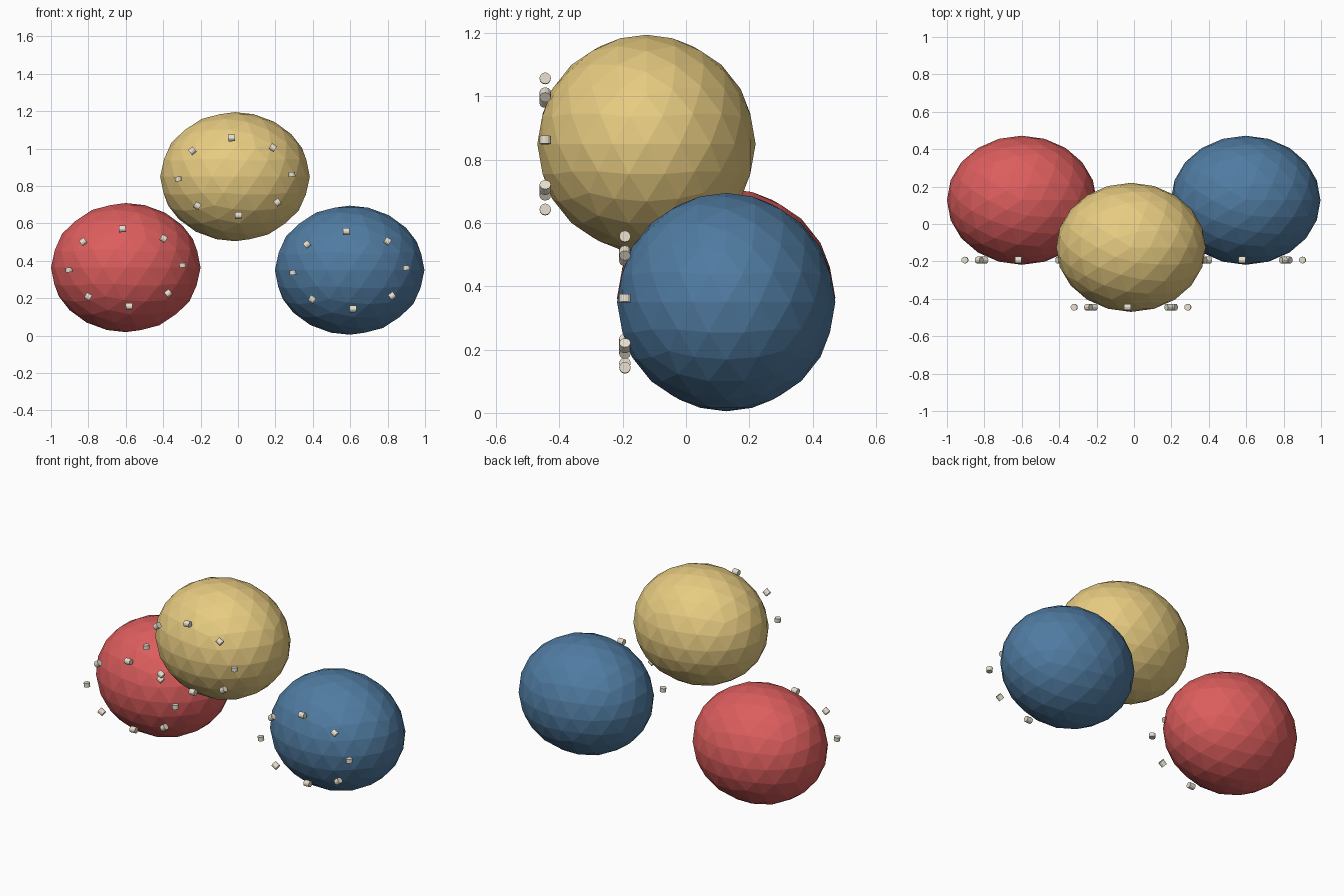
import bpy, bmesh
from math import cos, sin, pi
from mathutils import Vector, Matrix

if "Cube" in bpy.data.objects:
    bpy.data.objects.remove(bpy.data.objects["Cube"])


def material(name, color):
    m = bpy.data.materials.new(name)
    m.diffuse_color = (*color, 1)
    m.use_nodes = True
    m.node_tree.nodes["Principled BSDF"].inputs["Base Color"].default_value = m.diffuse_color
    return m


def finish(bm, name, mat):
    mesh = bpy.data.meshes.new(name)
    bm.to_mesh(mesh)
    bm.free()
    mesh.materials.append(mat)
    obj = bpy.data.objects.new(name, mesh)
    bpy.context.collection.objects.link(obj)


# flattened low-poly cushion
def cushion(name, centre, mat):
    bm = bmesh.new()
    bmesh.ops.create_icosphere(
        bm, subdivisions=3, radius=1,
        matrix=Matrix.Translation(centre) @ Matrix.Diagonal((0.4, 0.345, 0.345, 1)))
    finish(bm, name, mat)


# ring of eight short pegs lying along an ellipse in front of a cushion
def stitches(name, centre, mat, rx=0.305, rz=0.208, step=0.12):
    bm = bmesh.new()

    def point(t):
        return centre + Vector((rx * cos(t), -0.32, rz * sin(t)))

    for k in range(8):
        a, b = point(k * pi / 4), point(k * pi / 4 + step)
        rot = (b - a).to_track_quat('Z', 'Y').to_matrix().to_4x4()
        bmesh.ops.create_cone(
            bm, cap_ends=True, segments=12, radius1=0.018, radius2=0.018,
            depth=(b - a).length, matrix=Matrix.Translation((a + b) / 2) @ rot)
    finish(bm, name, mat)


thread = material("thread", (0.80, 0.74, 0.62))
parts = [
    ("red", (-0.6, 0.127, 0.364), (0.72, 0.11, 0.11)),
    ("blue", (0.597, 0.127, 0.35), (0.08, 0.20, 0.36)),
    ("yellow", (-0.016, -0.125, 0.85), (0.80, 0.60, 0.22)),
]
for label, centre, color in parts:
    c = Vector(centre)
    cushion(label + "_cushion", c, material(label, color))
    stitches(label + "_stitches", c, thread)
